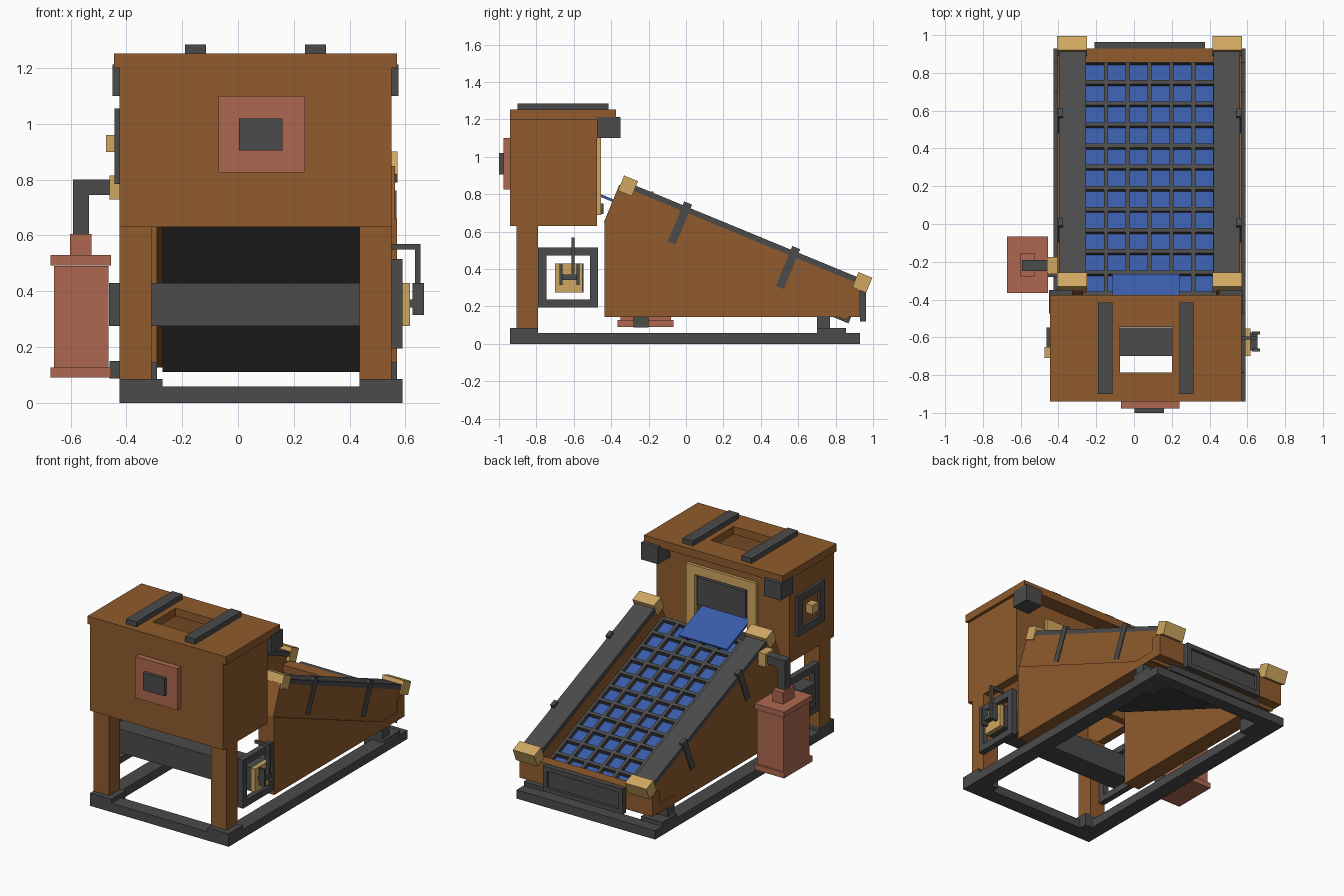
import bpy, bmesh, math
from mathutils import Matrix, Vector

old = bpy.data.objects.get("Cube")
if old:
    bpy.data.objects.remove(old, do_unlink=True)


def material(name, rgb):
    m = bpy.data.materials.new(name)
    m.use_nodes = True
    m.diffuse_color = (*rgb, 1)
    m.node_tree.nodes["Principled BSDF"].inputs["Base Color"].default_value = (*rgb, 1)
    return m


WOOD = material("brown wood", (0.28, 0.105, 0.026))
IRON = material("dark iron", (0.07, 0.07, 0.07))
BRASS = material("brass", (0.63, 0.39, 0.12))
COPPER = material("copper red", (0.42, 0.14, 0.08))
BLUE = material("blue mesh", (0.042, 0.107, 0.40))

# Tilted frame of the sloping tray: local y runs downhill, local z is its normal
TILT = Matrix.Translation((0, -0.435, 0.66)) @ Matrix.Rotation(math.radians(-22.4), 4, 'X')
MID = 0.0825     # middle of the tray and base


def finish(name, bm, mat, matrix=None):
    bmesh.ops.recalc_face_normals(bm, faces=bm.faces)
    me = bpy.data.meshes.new(name)
    bm.to_mesh(me)
    bm.free()
    me.materials.append(mat)
    ob = bpy.data.objects.new(name, me)
    if matrix:
        ob.matrix_world = matrix
    bpy.context.collection.objects.link(ob)
    return ob


def boxes(name, mat, items, matrix=None):
    """One object from boxes given as (x0, x1, y0, y1, z0, z1)."""
    bm = bmesh.new()
    for x0, x1, y0, y1, z0, z1 in items:
        size = Matrix.Diagonal((x1 - x0, y1 - y0, z1 - z0, 1))
        mid = Vector((x0 + x1, y0 + y1, z0 + z1)) / 2
        bmesh.ops.create_cube(bm, size=1, matrix=Matrix.Translation(mid) @ size)
    return finish(name, bm, mat, matrix)


def frame(name, mat, axis, depth, outer, inner, matrix=None):
    """Rectangular frame around an opening that runs along the axis."""
    a0, a1, b0, b1 = outer
    c0, c1, d0, d1 = inner
    items = []
    for r in ((a0, c0, b0, b1), (c1, a1, b0, b1), (c0, c1, b0, d0), (c0, c1, d1, b1)):
        pairs = [r[:2], r[2:]]
        pairs.insert(axis, depth)
        items.append(sum(pairs, ()))
    return boxes(name, mat, items, matrix)


def inset(r, w):
    return (r[0] + w, r[1] - w, r[2] + w, r[3] - w)


def mirrored(x0, x1, rest, mid=MID):
    """The same box on both sides of a middle plane."""
    return [(x0, x1, *rest), (2 * mid - x1, 2 * mid - x0, *rest)]


# Base
frame("base_frame", IRON, 2, (0, 0.058), (-0.425, 0.59, -0.94, 0.93),
      (-0.325, 0.49, -0.84, 0.845))
boxes("base_feet", IRON, mirrored(-0.425, -0.27, (-0.94, -0.79, 0, 0.085))
      + mirrored(-0.425, -0.27, (0.70, 0.855, 0, 0.085)))
boxes("tray_posts", IRON, mirrored(-0.405, -0.29, (0.70, 0.77, 0.085, 0.15)))

# Tower
T = 0.0625       # middle of the tower
boxes("tower_legs", WOOD, mirrored(-0.425, -0.31, (-0.905, -0.79, 0.085, 0.63), T))
boxes("tower_walls", WOOD, mirrored(-0.425, -0.37, (-0.94, -0.475, 0.63, 1.2), T)
      + [(-0.37, 0.495, -0.94, -0.885, 0.63, 1.2)])
frame("tower_rear_wall", WOOD, 1, (-0.525, -0.475), (-0.37, 0.495, 0.63, 1.2),
      (-0.13, 0.255, 0.70, 1.05))
frame("roof", WOOD, 2, (1.2, 1.252), (-0.445, 0.57, -0.94, -0.375),
      (-0.075, 0.2, -0.785, -0.545))
boxes("roof_straps", IRON, mirrored(-0.19, -0.115, (-0.90, -0.415, 1.252, 1.285), T))
boxes("roof_brackets", IRON, mirrored(-0.45, -0.325, (-0.475, -0.35, 1.1, 1.212), T))

# Plaque on the front
boxes("front_plaque", COPPER, [(-0.07, 0.24, -0.977, -0.94, 0.825, 1.1)])
boxes("plaque_block", IRON, [(0.003, 0.16, -1.0, -0.977, 0.905, 1.02)])

# Rear gate
boxes("gate_frame", BRASS, mirrored(-0.195, -0.13, (-0.475, -0.455, 0.69, 1.105), T)
      + [(-0.13, 0.255, -0.475, -0.455, 1.045, 1.105)])
boxes("gate_door", IRON, [(-0.115, 0.24, -0.5, -0.458, 0.85, 1.03)])
boxes("gate_sill", IRON, [(-0.13, 0.255, -0.475, -0.44, 0.695, 0.75)])

# Hatch on the tower side
hatch = (-0.82, -0.54, 0.785, 1.055)
frame("side_hatch_frame", IRON, 0, (-0.443, -0.425), hatch, inset(hatch, 0.05))
boxes("side_hatch_knob", BRASS, [(-0.473, -0.425, -0.71, -0.65, 0.9, 0.96)])

# Drive shaft with bearings and crank
boxes("drive_shaft", IRON, [(-0.463, 0.59, -0.70, -0.547, 0.275, 0.43)])
bearing = (-0.79, -0.47, 0.195, 0.515)
frame("bearing_left", IRON, 0, (0.55, 0.59), bearing, inset(bearing, 0.043))
frame("bearing_right", IRON, 0, (-0.42, -0.38), bearing, inset(bearing, 0.043))
boxes("shaft_plate", BRASS, [(0.59, 0.616, -0.70, -0.553, 0.275, 0.43)])
boxes("crank", IRON, [
    (0.55, 0.655, -0.612, -0.596, 0.55, 0.57),
    (0.635, 0.655, -0.612, -0.596, 0.36, 0.57),
    (0.61, 0.655, -0.67, -0.575, 0.342, 0.37),
    (0.625, 0.667, -0.675, -0.66, 0.315, 0.43),
    (0.625, 0.667, -0.585, -0.57, 0.315, 0.43)])

# Lower tray walls: one side profile, extruded
profile = [(-0.435, 0.145), (-0.435, 0.66), (0.69, 0.2), (0.855, 0.2),
           (0.855, 0.29), (0.93, 0.29), (0.93, 0.145)]
for side, x in (("right", -0.405), ("left", 0.455)):
    bm = bmesh.new()
    face = bm.faces.new([bm.verts.new((x, y, z)) for y, z in profile])
    ext = bmesh.ops.extrude_face_region(bm, geom=[face])
    verts = [v for v in ext["geom"] if isinstance(v, bmesh.types.BMVert)]
    bmesh.ops.translate(bm, verts=verts, vec=(0.115, 0, 0))
    finish("tray_lower_wall_" + side, bm, WOOD)
boxes("tray_end_board", WOOD, [(-0.29, 0.455, 0.855, 0.93, 0.145, 0.29)])

# Framed panel on the tray end
panel = (-0.21, 0.375, 0.12, 0.288)
frame("end_panel_frame", IRON, 1, (0.93, 0.963), panel, inset(panel, 0.03))
boxes("end_panel", IRON, [(-0.18, 0.345, 0.93, 0.945, 0.15, 0.258)])

# Sloping tray: walls, caps, corner blocks, straps
boxes("tray_upper_walls", WOOD, mirrored(-0.397, -0.27, (0, 1.40, 0, 0.205)), TILT)
boxes("tray_wall_caps", IRON, mirrored(-0.397, -0.255, (0.02, 1.40, 0.205, 0.235)), TILT)
boxes("tray_corner_blocks", BRASS,
      [b for u in (0.005, 1.36)
       for b in mirrored(-0.407, -0.25, (u, u + 0.08, 0.175, 0.262))], TILT)
boxes("tray_side_straps", IRON,
      [b for u in (0.355, 0.98)
       for b in mirrored(-0.403, -0.377, (u, u + 0.045, 0.026, 0.256))], TILT)

# Sloping bed: backing, blue sheet, sieve bars, feed chute
boxes("tray_bed", IRON, [(-0.27, 0.435, 0, 1.415, -0.012, 0.07)], TILT)
boxes("sieve_sheet", BLUE, [(-0.265, 0.43, 0.02, 1.37, 0.07, 0.078)], TILT)
bars = []
for i in range(7):
    x = MID + (i - 3) * 0.1155
    bars.append((x - 0.011, x + 0.011, 0.02, 1.372, 0.072, 0.105))
for k in range(12):
    u = 1.361 - 0.121 * k
    bars.append((-0.27, 0.435, u - 0.011, u + 0.011, 0.072, 0.105))
boxes("sieve_bars", IRON, bars, TILT)
boxes("feed_chute", BLUE, [(-0.115, 0.24, -0.165, 0.135, 0.108, 0.122)], TILT)

# Side tank with pipe
boxes("tank_body", COPPER, [(-0.66, -0.465, -0.35, -0.08, 0.125, 0.49)])
boxes("tank_rims", COPPER, [(-0.672, -0.455, -0.365, -0.067, z, z + 0.037)
                            for z in (0.09, 0.492)])
boxes("tank_neck", COPPER, [(-0.602, -0.525, -0.277, -0.155, 0.529, 0.605)])
boxes("tank_pipe", IRON, [(-0.592, -0.535, -0.25, -0.19, 0.605, 0.745),
                          (-0.592, -0.455, -0.25, -0.19, 0.745, 0.80)])
boxes("pipe_flange", BRASS, [(-0.46, -0.405, -0.265, -0.175, 0.728, 0.815)])
boxes("tank_mount", IRON, [(-0.46, -0.40, -0.28, -0.20, 0.088, 0.15)])
